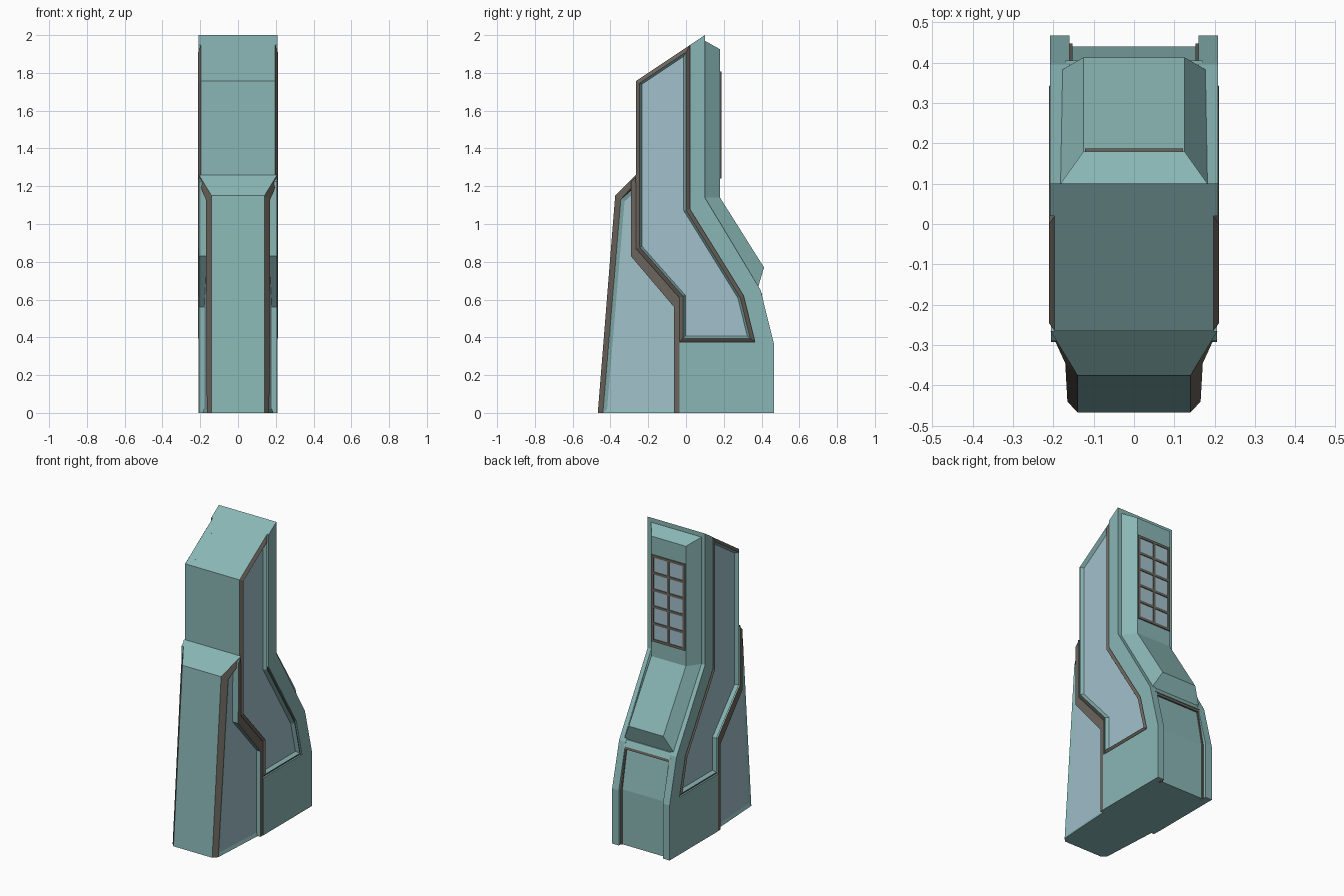
import bpy, bmesh

if "Cube" in bpy.data.objects:
    bpy.data.objects.remove(bpy.data.objects["Cube"])

def mat(name, c):
    m = bpy.data.materials.new(name)
    m.diffuse_color = (*c, 1)
    m.use_nodes = True
    m.node_tree.nodes["Principled BSDF"].inputs["Base Color"].default_value = m.diffuse_color
    return m

TEAL, BROWN, BLUE = 0, 1, 2
MATS = [mat("teal_wall", (.25, .47, .46)), mat("brown_trim", (.15, .13, .11)),
        mat("blue_panel", (.36, .53, .60))]

def finish(name, bm, mirror=False):
    me = bpy.data.meshes.new(name)
    bm.to_mesh(me)
    bm.free()
    for m in MATS:
        me.materials.append(m)
    ob = bpy.data.objects.new(name, me)
    bpy.context.collection.objects.link(ob)
    if mirror:
        ob.modifiers.new("mirror", 'MIRROR')
    return ob

def mesh(verts, faces):
    bm = bmesh.new()
    vs = [bm.verts.new(v) for v in verts]
    for idx, m in faces:
        bm.faces.new([vs[i] for i in idx]).material_index = m
    return bm

def prism(profile, x0, x1, m=TEAL, cap=None):
    """Side profile (y, z) extruded along x; returns the bmesh and its +x cap."""
    n = len(profile)
    bm = mesh([(x, y, z) for x in (x0, x1) for y, z in profile],
              [(range(n), m), (range(n, 2 * n), m if cap is None else cap)] +
              [((i, (i + 1) % n, n + (i + 1) % n, n + i), m) for i in range(n)])
    bmesh.ops.recalc_face_normals(bm, faces=bm.faces)
    bm.faces.ensure_lookup_table()
    return bm, bm.faces[1]

def inset(bm, face, width, depth, ring):
    r = bmesh.ops.inset_individual(bm, faces=[face], thickness=width, depth=depth,
                                   use_even_offset=True)
    for f in r["faces"]:
        if f is not face:
            f.material_index = ring

# Central core
bm, _ = prism([(-.265, 0), (-.265, 1.757), (.1, 2), (.1, 1.14), (.385, .65),
               (.44, .36), (.44, 0)], -.165, .165)
finish("tower_core", bm)

# Tall side panels: bevelled brown frame around a recessed blue panel
bm, cap = prism([(-.265, 1.757), (.02, 1.947), (.02, 1.08), (.305, .62), (.365, .375),
                 (-.035, .375), (-.035, .61), (-.265, .87)], .15, .197)
inset(bm, cap, .02, .014, BROWN)
inset(bm, cap, .012, -.022, TEAL)
cap.material_index = BLUE
finish("tall_side_panel", bm, True)

# Rear side walls wrapping around the panels
bm, _ = prism([(.02, 1.947), (.1, 2), (.1, 1.14), (.395, .65), (.467, .36), (.467, 0),
               (-.035, 0), (-.035, .375), (.365, .375), (.305, .62), (.02, 1.08)], .16, .208)
finish("rear_side_wall", bm, True)

# Front buttress with chamfered corners, flared top and recessed lower panels
bm = mesh([(0, -.467, 0), (.14, -.467, 0), (.14, -.375, 1.15), (0, -.375, 1.15),
           (.207, -.265, 1.26), (0, -.265, 1.26), (.165, -.44, 0), (.1704, -.345, 1.13),
           (.207, -.265, 1.22), (.175, -.265, 1.2), (.175, -.265, .85), (.188, -.035, .6),
           (.188, -.035, 0), (0, -.035, 0)],
          [((0, 1, 2, 3), TEAL), ((3, 2, 4, 5), TEAL), ((1, 6, 7, 2), BROWN),
           ((2, 7, 8, 4), BROWN), ((7, 9, 8), BROWN), ((6, 12, 11, 10, 9, 7), BLUE),
           ((0, 13, 12, 6, 1), TEAL)])
bm.normal_update()
bm.faces.ensure_lookup_table()
inset(bm, bm.faces[5], .02, -.008, TEAL)
finish("front_buttress", bm, True)

# Stepped trim between the lower and tall panels
bm, _ = prism([(-.29, 1.225), (-.265, 1.25), (-.265, .87), (-.035, .61), (-.035, 0),
               (-.063, 0), (-.063, .56), (-.292, .83)], .15, .206, TEAL, BROWN)
finish("stepped_trim", bm, True)

# Back housing: lofted spine with sloping sides
base = [(.1, 1.97), (.1, 1.14), (.38, .66)]
ridge = [(.18, 1.925), (.18, 1.14), (.413, .77)]
bm = mesh([(s * .182, y, z) for s in (-1, 1) for y, z in base] +
          [(s * .125, y, z) for s in (-1, 1) for y, z in ridge],
          [((0, 1, 7, 6), TEAL), ((1, 2, 8, 7), TEAL), ((3, 9, 10, 4), TEAL),
           ((4, 10, 11, 5), TEAL), ((6, 7, 10, 9), TEAL), ((7, 8, 11, 10), TEAL),
           ((0, 6, 9, 3), TEAL), ((2, 5, 11, 8), TEAL), ((0, 3, 4, 1), TEAL),
           ((1, 4, 5, 2), TEAL)])
bmesh.ops.recalc_face_normals(bm, faces=bm.faces)
finish("back_housing", bm)

# Window grid on the back: blue glass and brown bars
def box(name, x0, x1, y0, y1, z0, z1, m):
    bm, _ = prism([(y0, z0), (y1, z0), (y1, z1), (y0, z1)], x0, x1, m)
    finish(name, bm)

box("window_glass", -.118, .118, .175, .182, 1.25, 1.8, BLUE)
for i in range(6):
    z = 1.25 + i * .11
    box("window_crossbar", -.122, .122, .175, .187, z - .008, z + .008, BROWN)
for x in (-.114, 0, .114):
    box("window_upright", x - .008, x + .008, .175, .187, 1.25, 1.8, BROWN)

# Lower back: ledge and brown frame of the recessed panel
bm, _ = prism([(.36, .67), (.385, .662), (.405, .625), (.36, .625)], -.17, .17)
finish("back_ledge", bm)
bm, _ = prism([(.36, .625), (.4, .625), (.404, .607), (.36, .607)], -.17, .17, BROWN)
finish("back_frame_top", bm)
bm, _ = prism([(.37, .63), (.395, .63), (.447, .36), (.447, 0), (.42, 0), (.42, .36)],
              .152, .17, BROWN)
finish("back_frame_side", bm, True)
